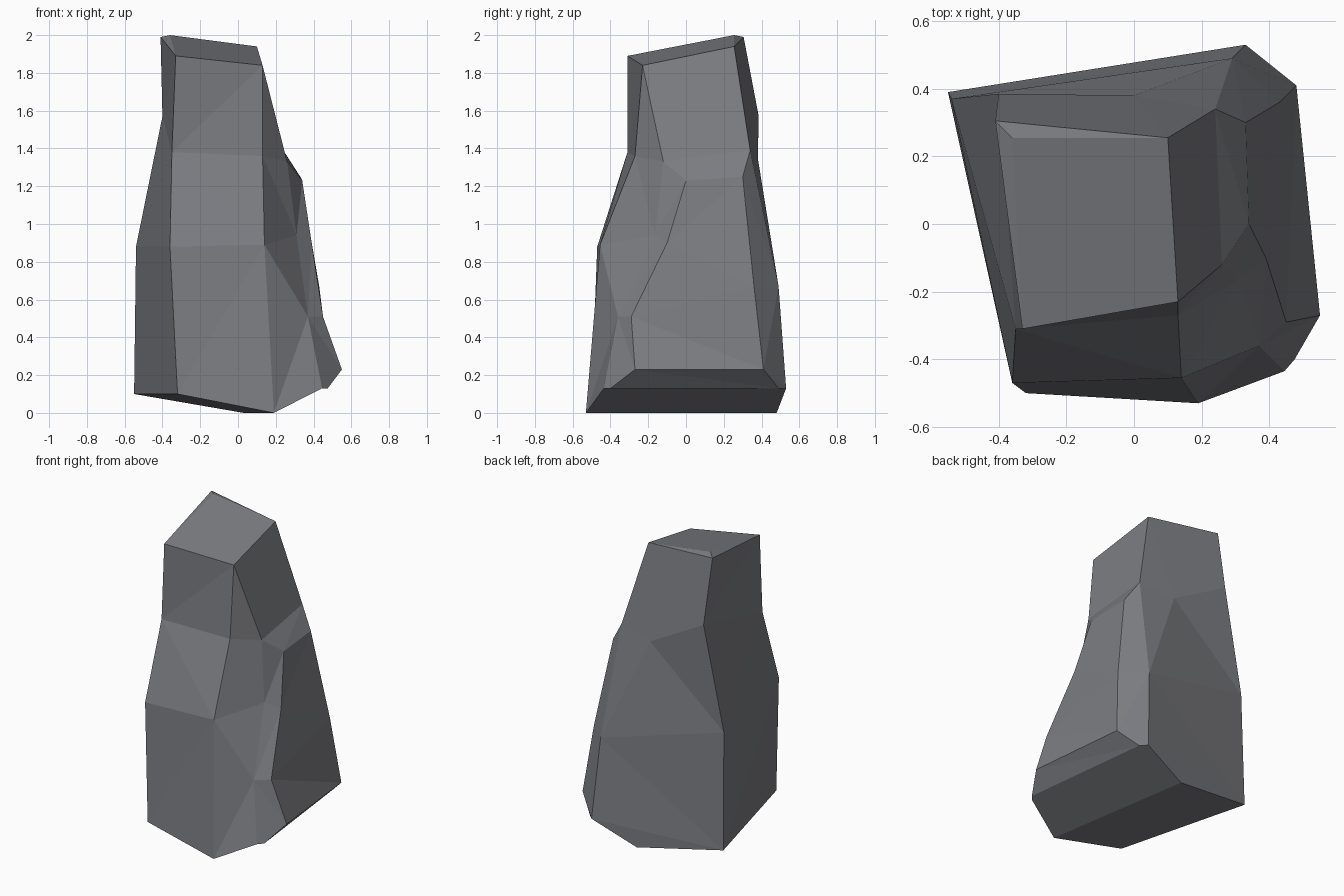
import bpy
import bmesh
from mathutils import Vector

cube = bpy.data.objects.get("Cube")
if cube:
    bpy.data.objects.remove(cube, do_unlink=True)

# Stone colour
stone = bpy.data.materials.new("slate_grey")
stone.use_nodes = True
colour = (0.2, 0.205, 0.222, 1)
stone.diffuse_color = colour
stone.node_tree.nodes["Principled BSDF"].inputs["Base Color"].default_value = colour

# Corners shared by several ridges
crown_front = (.13, -.23, 1.84)
crown_right = (.10, .255, 1.94)
crown_peak = (-.36, .255, 2.0)
shoulder = (.13, -.27, 1.36)
notch_top = (.26, -.12, 1.33)
notch_deep = (.31, -.165, .94)
notch_foot = [(.37, -.36, .51), (.445, -.435, .13)]
right_shoulder = (.24, .34, 1.39)
back_belly = (.29, .49, .67)
back_foot = (.33, .53, .13)
base_back = (.03, .48, 0)

# Ridge lines from crown to foot, counterclockwise from the front
front_outer = [(-.33, -.31, 1.89), (-.35, -.31, 1.38), (-.36, -.47, .88), (-.32, -.5, .10)]
front_inner = [crown_front, shoulder, (.14, -.455, .89), (.19, -.53, 0)]
notch_front = [crown_front, shoulder, notch_deep] + notch_foot
notch_back = [crown_front, notch_top, notch_deep] + notch_foot
slab_front = [crown_front, notch_top, (.34, 0, 1.23), (.39, -.10, .9),
              (.45, -.29, .51), (.55, -.27, .23), (.475, -.40, .13)]
slab_back = [crown_right, right_shoulder, (.33, .30, 1.25), (.43, .36, .67),
             (.48, .41, .23), (.37, .49, .13)]
back_corner = [crown_right, right_shoulder, back_belly, back_foot]
back_middle = [crown_right, (0, .38, 1.35), back_belly, back_foot, base_back]
back_outer = [(-.41, .305, 1.99), (-.40, .385, 1.57), (-.54, .37, .88), (-.55, .39, .10)]
ridges = [front_outer, front_inner, notch_front, notch_back, slab_front,
          slab_back, back_corner, back_middle, back_outer]

bm = bmesh.new()
corners = {}


def add_face(*points):
    """Add one facet, skipping any that collapse to a line."""
    points = list(dict.fromkeys(points))
    if len(points) < 3:
        return
    for p in points:
        if p not in corners:
            corners[p] = bm.verts.new(p)
    verts = [corners[p] for p in points]
    if not bm.faces.get(verts):
        bm.faces.new(verts)


def gap(p, q):
    return (Vector(p) - Vector(q)).length


def skin(left, right):
    """Join two ridges with facets, always taking the shorter diagonal."""
    i = j = 0
    while i < len(left) - 1 or j < len(right) - 1:
        a, b = left[i], right[j]
        can_left, can_right = i < len(left) - 1, j < len(right) - 1
        if can_left and (not can_right or gap(left[i + 1], b) <= gap(a, right[j + 1])):
            i += 1
            add_face(a, left[i], b)
        else:
            j += 1
            add_face(a, right[j], b)


# Sides
for k, ridge in enumerate(ridges):
    skin(ridge, ridges[(k + 1) % len(ridges)])

# Crown
add_face(front_outer[0], crown_front, crown_right, crown_peak)
add_face(crown_peak, crown_right, back_outer[0])
add_face(front_outer[0], crown_peak, back_outer[0])

# Underside
add_face(front_outer[-1], back_outer[-1], base_back, front_inner[-1])
add_face(front_inner[-1], base_back, back_foot, slab_back[-1], slab_front[-1], notch_foot[-1])

bmesh.ops.recalc_face_normals(bm, faces=bm.faces[:])
mesh = bpy.data.meshes.new("standing_rock")
bm.to_mesh(mesh)
bm.free()
mesh.materials.append(stone)
rock = bpy.data.objects.new("standing_rock", mesh)
bpy.context.collection.objects.link(rock)
